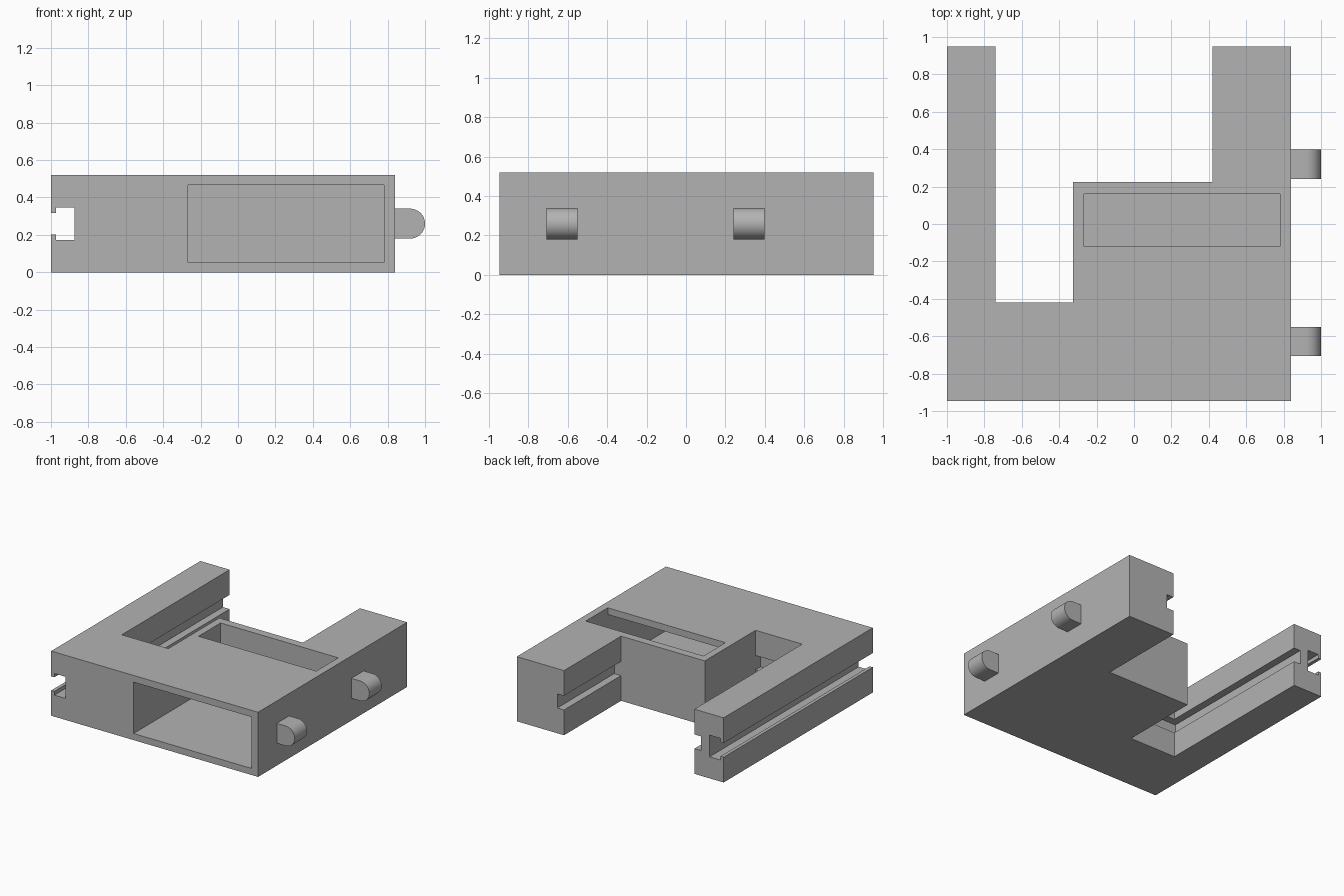
import bpy, bmesh, math

cube = bpy.data.objects.get("Cube")
if cube:
    bpy.data.objects.remove(cube, do_unlink=True)

grey = bpy.data.materials.new("plain grey")
grey.use_nodes = True
colour = (0.45, 0.45, 0.45, 1)
grey.diffuse_color = colour
grey.node_tree.nodes["Principled BSDF"].inputs["Base Color"].default_value = colour


def prism(name, points, depth):
    """Extrude a closed outline of 3D points along the vector depth."""
    bm = bmesh.new()
    face = bm.faces.new([bm.verts.new(p) for p in points])
    new = bmesh.ops.extrude_face_region(bm, geom=[face])["geom"]
    bmesh.ops.translate(bm, vec=depth,
                        verts=[v for v in new if isinstance(v, bmesh.types.BMVert)])
    bmesh.ops.recalc_face_normals(bm, faces=bm.faces)
    mesh = bpy.data.meshes.new(name)
    bm.to_mesh(mesh)
    bm.free()
    mesh.materials.append(grey)
    obj = bpy.data.objects.new(name, mesh)
    bpy.context.collection.objects.link(obj)
    return obj


def box(name, x0, x1, y0, y1, z0, z1):
    base = [(x0, y0, z0), (x1, y0, z0), (x1, y1, z0), (x0, y1, z0)]
    return prism(name, base, (0, 0, z1 - z0))


def cut(target, cutter):
    """Subtract the cutter, then remove it."""
    mod = target.modifiers.new("cut", "BOOLEAN")
    mod.operation = "DIFFERENCE"
    mod.solver = "EXACT"
    mod.object = cutter
    graph = bpy.context.evaluated_depsgraph_get()
    mesh = bpy.data.meshes.new_from_object(target.evaluated_get(graph))
    target.modifiers.clear()
    target.data = mesh
    bpy.data.objects.remove(cutter, do_unlink=True)


# Body: stepped U outline
left, right, front, back, height = -1, 0.84, -0.945, 0.95, 0.52
arm, pocket, block, notch, step = -0.74, -0.325, 0.42, -0.42, 0.225
outline = [(left, front), (right, front), (right, back), (block, back),
           (block, step), (pocket, step), (pocket, notch), (arm, notch),
           (arm, back), (left, back)]
body = prism("body", [(x, y, 0) for x, y in outline], (0, 0, height))

# Front cavity and the window above it
cut(body, box("cavity_cutter", -0.267, 0.78, -1.1, 0.16, 0.053, 0.466))
cut(body, box("window_cutter", -0.267, 0.78, -0.12, 0.16, 0.4, 0.7))

# T-shaped slot along the outer side
low, high = 0.203, 0.317
tee = [(-1.1, low), (-0.972, low), (-0.972, 0.173), (-0.875, 0.173),
       (-0.875, 0.347), (-0.972, 0.347), (-0.972, high), (-1.1, high)]
cut(body, prism("tee_cutter", [(x, -1.1, z) for x, z in tee], (0, 2.2, 0)))

# Grooves on the inner faces
groove = 0.06
cut(body, box("arm_groove_cutter", arm - groove, pocket - 0.001,
              notch - groove, 1.1, low, high))
cut(body, box("block_groove_cutter", block - 0.1, block + groove,
              step + 0.001, 1.1, low, high))

# Round-ended pegs
radius, middle = 0.08, 0.26
arc = [math.radians(-90 + 180 * i / 24) for i in range(25)]
profile = [(right, middle + radius), (right, middle - radius)]
profile += [(1 - radius + radius * math.cos(a), middle + radius * math.sin(a)) for a in arc]
for name, y in (("front_peg", -0.707), ("back_peg", 0.24)):
    peg = prism(name, [(x, y, z) for x, z in profile], (0, 0.157, 0))
    bpy.ops.object.select_all(action="DESELECT")
    peg.select_set(True)
    bpy.context.view_layer.objects.active = peg
    bpy.ops.object.shade_smooth_by_angle(angle=math.radians(30))
